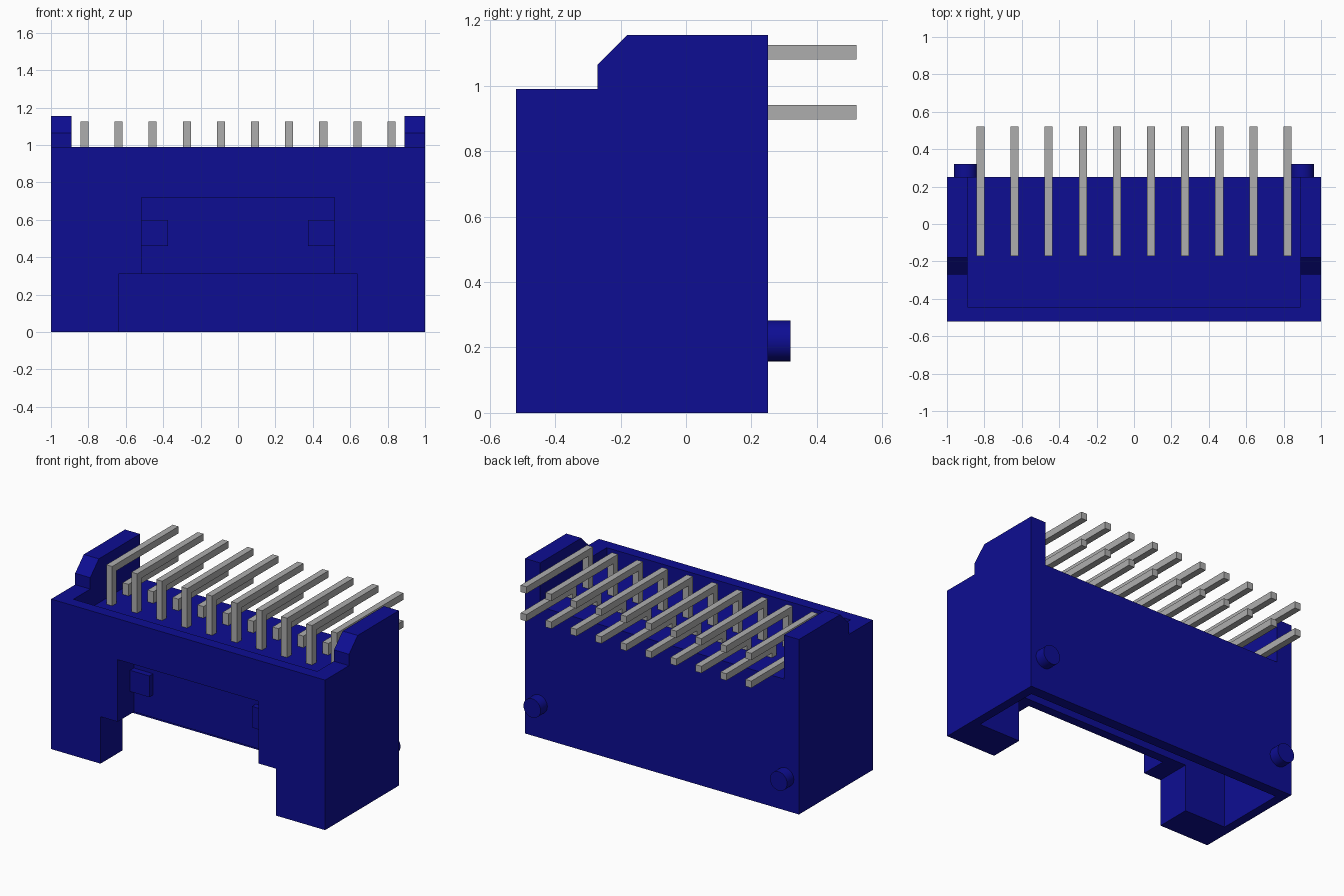
import bpy, bmesh, math
from mathutils import Matrix, Vector

cube = bpy.data.objects.get("Cube")
if cube:
    bpy.data.objects.remove(cube, do_unlink=True)


def material(name, rgb, rough=0.5):
    m = bpy.data.materials.new(name)
    m.use_nodes = True
    m.diffuse_color = (*rgb, 1)
    bsdf = next(n for n in m.node_tree.nodes if n.type == 'BSDF_PRINCIPLED')
    bsdf.inputs["Base Color"].default_value = (*rgb, 1)
    bsdf.inputs["Roughness"].default_value = rough
    return m


BLUE = material("blue plastic", (0.004, 0.004, 0.29))
GREY = material("pin grey", (0.42, 0.42, 0.42))


def add_object(name, bm, mat):
    bmesh.ops.recalc_face_normals(bm, faces=bm.faces)
    me = bpy.data.meshes.new(name)
    bm.to_mesh(me)
    bm.free()
    ob = bpy.data.objects.new(name, me)
    me.materials.append(mat)
    bpy.context.collection.objects.link(ob)
    return ob


def box(name, x, y, z, mat=BLUE):
    bm = bmesh.new()
    size = [b - a for a, b in (x, y, z)]
    mid = [(a + b) / 2 for a, b in (x, y, z)]
    bmesh.ops.create_cube(bm, size=1, matrix=Matrix.Translation(mid) @ Matrix.Diagonal((*size, 1)))
    return add_object(name, bm, mat)


def extrude_profile(name, profile, x0, x1, mat):
    """Extrude a (y, z) outline along x."""
    bm = bmesh.new()
    face = bm.faces.new([bm.verts.new((x0, y, z)) for y, z in profile])
    new = bmesh.ops.extrude_face_region(bm, geom=[face])["geom"]
    bmesh.ops.translate(bm, vec=(x1 - x0, 0, 0),
                        verts=[v for v in new if isinstance(v, bmesh.types.BMVert)])
    return add_object(name, bm, mat)


def cut(target, cutter):
    """Subtract a cutter, apply the result and remove the cutter."""
    cutter.hide_render = True
    mod = target.modifiers.new("cut", 'BOOLEAN')
    mod.operation, mod.solver, mod.object = 'DIFFERENCE', 'EXACT', cutter
    deps = bpy.context.evaluated_depsgraph_get()
    me = bpy.data.meshes.new_from_object(target.evaluated_get(deps))
    target.modifiers.clear()
    target.data = me
    bpy.data.objects.remove(cutter, do_unlink=True)


# Housing: side outline with the chamfered ears
housing = extrude_profile("housing", [(-0.52, 0), (0.25, 0), (0.25, 1.155), (-0.18, 1.155),
                                      (-0.27, 1.065), (-0.27, 0.99), (-0.52, 0.99)], -1, 1, BLUE)
# Top pocket between the ears, mating cavity, front opening, front recess
cut(housing, box("pocket_cutter", (-0.89, 0.89), (-0.445, 0.5), (0.865, 1.4)))
cut(housing, box("cavity_cutter", (-0.94, 0.94), (-0.29, 0.18), (-0.1, 0.74)))
cut(housing, box("opening_cutter", (-0.64, 0.64), (-0.7, -0.2), (-0.1, 0.31)))
cut(housing, box("recess_cutter", (-0.515, 0.515), (-0.7, -0.35), (0.2, 0.72)))

for side, s in (("left", 1), ("right", -1)):
    # Latch bump in the front recess
    box(f"latch_bump_{side}", sorted((s * 0.375, s * 0.52)), (-0.39, -0.345), (0.46, 0.60))
    # Round locating peg on the back
    bm = bmesh.new()
    bmesh.ops.create_cone(bm, cap_ends=True, segments=32, radius1=0.0625, radius2=0.0625, depth=0.08,
                          matrix=Matrix.Translation((s * 0.9, 0.28, 0.22)) @ Matrix.Rotation(math.pi / 2, 4, 'X'))
    for f in bm.faces:
        f.smooth = len(f.verts) == 4
    peg = add_object(f"locating_peg_{side}", bm, BLUE)
    for e in peg.data.edges:
        a, b = (peg.data.vertices[i].co for i in e.vertices)
        e.use_edge_sharp = abs(a.y - b.y) < 0.001

# Two rows of right-angle pins
T = 0.045
for row, y0, top in (("upper", -0.17, 1.125), ("lower", 0.0, 0.942)):
    outline = [(y0, 0.36), (y0 + T, 0.36), (y0 + T, top - T), (0.522, top - T), (0.522, top), (y0, top)]
    for i in range(10):
        x = -0.821 + i * 0.1824
        extrude_profile(f"{row}_pin_{i + 1}", outline, x - 0.0215, x + 0.0215, GREY)
